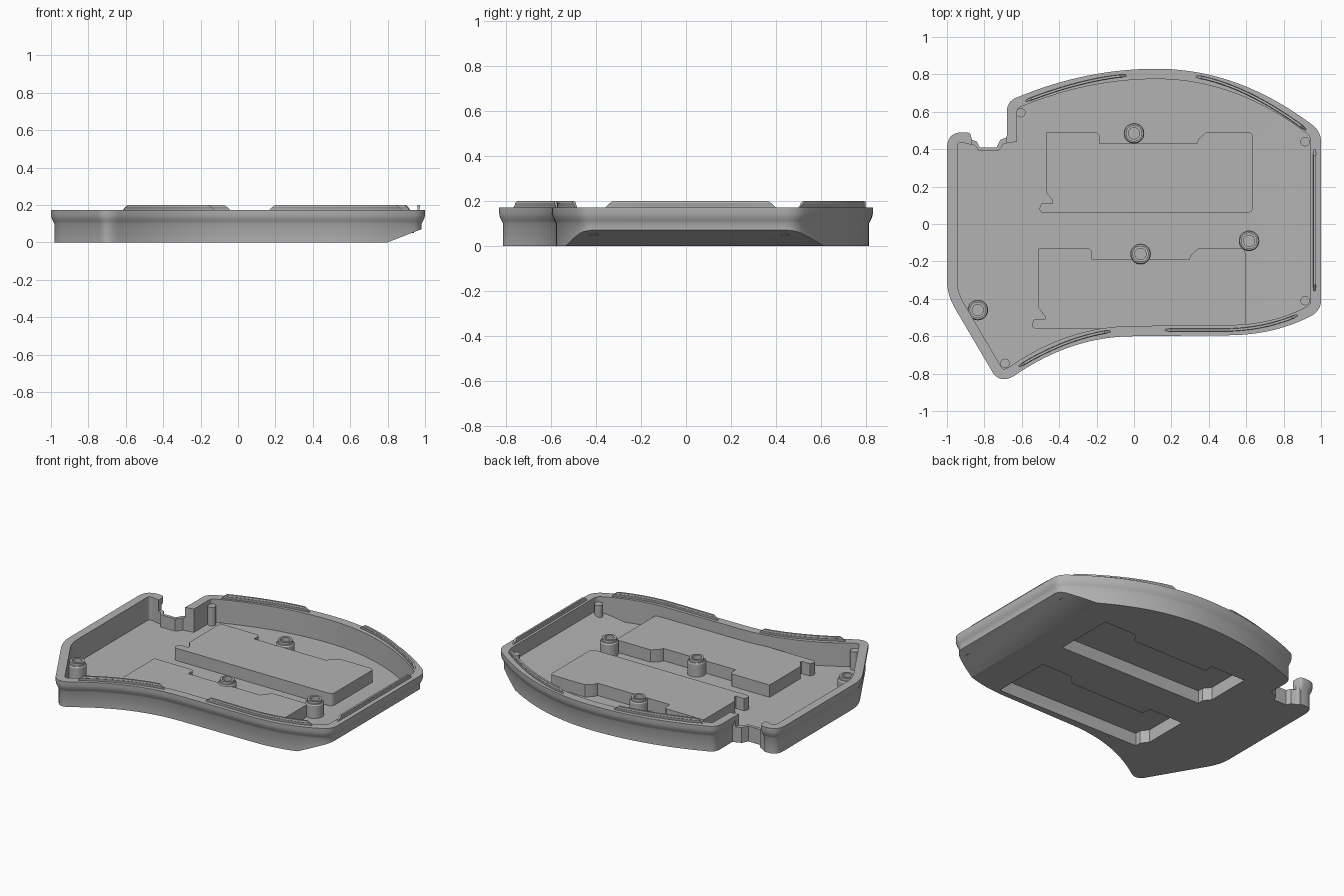
import bpy, bmesh, math
from mathutils import Vector

cube = bpy.data.objects.get("Cube")
if cube:
    bpy.data.objects.remove(cube, do_unlink=True)

grey = bpy.data.materials.new("plain grey")
grey.use_nodes = True
grey.diffuse_color = (0.45, 0.45, 0.45, 1)
grey.node_tree.nodes["Principled BSDF"].inputs["Base Color"].default_value = grey.diffuse_color


def make(name, bm):
    bmesh.ops.recalc_face_normals(bm, faces=bm.faces)
    mesh = bpy.data.meshes.new(name)
    bm.to_mesh(mesh)
    bm.free()
    mesh.materials.append(grey)
    obj = bpy.data.objects.new(name, mesh)
    bpy.context.collection.objects.link(obj)
    return obj


def activate(obj):
    bpy.ops.object.select_all(action='DESELECT')
    obj.select_set(True)
    bpy.context.view_layer.objects.active = obj


def smooth(obj):
    activate(obj)
    bpy.ops.object.shade_smooth_by_angle(angle=math.radians(30))


def curve(a, c, b, n=10):
    """Quadratic curve from a to b pulled towards c."""
    a, b, c = Vector(a), Vector(b), Vector(c)
    return [a * (1 - t) ** 2 + c * 2 * t * (1 - t) + b * t * t for t in (i / n for i in range(n + 1))]


def offset(pts, d, closed=False):
    """Shift a clockwise path inward by d."""
    out, n = [], len(pts)
    for i, p in enumerate(pts):
        prev = pts[i - 1] if i or closed else p
        nxt = pts[(i + 1) % n] if i < n - 1 or closed else p
        dirs = [v.normalized() for v in (p - prev, nxt - p) if v.length > 1e-6]
        norms = [Vector((v.y, -v.x)) for v in dirs]
        m = sum(norms, Vector((0, 0))).normalized()
        out.append(p + m * d / max(m.dot(norms[0]), 0.4))
    return out


def loft(bm, rings):
    """Skin closed rings given as (points, height)."""
    loops = [[bm.verts.new((p[0], p[1], z)) for p in pts] for pts, z in rings]
    n = len(loops[0])
    for lo, hi in zip(loops, loops[1:]):
        for i in range(n):
            bm.faces.new((lo[i], lo[(i + 1) % n], hi[(i + 1) % n], hi[i]))
    bm.faces.new(loops[0])
    bm.faces.new(loops[-1])


def slope_cut(bm, height):
    """Slice off the sloping underside at the +x end."""
    geom = bm.verts[:] + bm.edges[:] + bm.faces[:]
    cut = bmesh.ops.bisect_plane(bm, geom=geom, plane_co=(0.8, 0, height),
                                 plane_no=(0.07, 0, -0.18), clear_outer=True)
    edges = [e for e in cut['geom_cut'] if isinstance(e, bmesh.types.BMEdge)]
    bmesh.ops.holes_fill(bm, edges=edges)


def combine(obj, tool, operation):
    mod = obj.modifiers.new(operation, 'BOOLEAN')
    mod.operation, mod.object, mod.solver = operation, tool, 'EXACT'
    activate(obj)
    bpy.ops.object.modifier_apply(modifier=mod.name)
    bpy.data.objects.remove(tool, do_unlink=True)


def prism(name, pts, z0, z1):
    bm = bmesh.new()
    loft(bm, [(pts, z0), (pts, z1)])
    return make(name, bm)


# Outer outline, clockwise from the notch
main = [Vector((-0.68, 0.47))]
for a, c, b, n in [((-0.68, 0.6), (-0.68, 0.655), (-0.63, 0.675), 8),
                   ((-0.63, 0.675), (-0.26, 0.83), (0.12, 0.83), 16),
                   ((0.12, 0.83), (0.56, 0.83), (0.96, 0.525), 20),
                   ((0.96, 0.525), (1, 0.49), (1, 0.44), 8),
                   ((1, -0.41), (1, -0.46), (0.95, -0.49), 8),
                   ((0.95, -0.49), (0.75, -0.595), (0.5, -0.595), 12),
                   ((0, -0.6), (-0.33, -0.6), (-0.63, -0.805), 16),
                   ((-0.63, -0.805), (-0.71, -0.86), (-0.755, -0.795), 10),
                   ((-0.955, -0.455), (-1, -0.38), (-1, -0.3), 8),
                   ((-1, 0.4), (-1, 0.49), (-0.92, 0.49), 10),
                   ((-0.9, 0.49), (-0.87, 0.49), (-0.87, 0.465), 6)]:
    seg = curve(a, c, b, n)
    main += seg[1:] if (seg[0] - main[-1]).length < 1e-5 else seg
notch = [Vector(p) for p in [(-0.865, 0.45), (-0.84, 0.44), (-0.825, 0.41),
                             (-0.735, 0.41), (-0.715, 0.45)]]
inner_notch = [Vector(p) for p in [(-0.875, 0.425), (-0.85, 0.42), (-0.83, 0.39),
                                   (-0.725, 0.39), (-0.695, 0.43), (-0.625, 0.44)]]

# Tray shell with a flared rim
bm = bmesh.new()
loft(bm, [(offset(main, d) + notch, z) for d, z in
          [(0.018, 0), (0.018, 0.1), (0.012, 0.112), (0.004, 0.128), (0, 0.145), (0, 0.172)]])
slope_cut(bm, 0)
tray = make("tray", bm)

# Hollow interior with a matching sloped floor
WALL = 0.055
inside = [p for p in offset(main, WALL)
          if p.x > -0.9 or p.y < 0.44]
inside = [p for p in inside if min((p - q).length for q in main) > WALL * 0.95]
inside = [p for p in inside if not (p.x < -0.86 and p.y > 0.437)]
bm = bmesh.new()
loft(bm, [(inside + inner_notch, 0.02), (inside + inner_notch, 0.3)])
slope_cut(bm, 0.025)
combine(tray, make("cavity_cutter", bm), 'DIFFERENCE')

# Lowered wall at the cable notch
gap = [(-0.868, 0.37), (-0.682, 0.37), (-0.682, 0.6), (-0.868, 0.6)]
combine(tray, prism("notch_cutter", gap, 0.1, 0.3), 'DIFFERENCE')

# Two raised housings, hollow from below
shape = [Vector(p) for p in [(-0.47, 0.17), (-0.47, 0.49), (-0.2, 0.49), (-0.185, 0.475),
                             (-0.185, 0.43), (0.335, 0.43), (0.345, 0.455), (0.385, 0.49)]]
shape += curve((0.61, 0.49), (0.635, 0.49), (0.635, 0.465), 5)
shape += curve((0.635, 0.09), (0.635, 0.06), (0.605, 0.06), 5)
shape += curve((-0.48, 0.06), (-0.505, 0.06), (-0.505, 0.085), 5)
shape += [Vector(p) for p in [(-0.495, 0.11), (-0.435, 0.11), (-0.435, 0.125)]]
for shift in (Vector((0, 0)), Vector((-0.04, -0.62))):
    pts = [p + shift for p in shape]
    pocket = [p for p in offset(pts, 0.018, True) if p.x > -0.46 + shift.x]
    combine(tray, prism("housing", pts, 0.01, 0.1), 'UNION')
    combine(tray, prism("pocket_cutter", pocket, -0.05, 0.083), 'DIFFERENCE')
smooth(tray)


def lathe(name, x, y, profile, sides=28):
    bm = bmesh.new()
    rings = [([(x + r * math.cos(math.tau * i / sides), y + r * math.sin(math.tau * i / sides))
               for i in range(sides)], z) for r, z in profile]
    loft(bm, rings)
    smooth(make(name, bm))


# Screw posts with a raised collar and a hole
for x, y in [(0.0, 0.485), (0.035, -0.16), (0.615, -0.09), (-0.835, -0.46)]:
    lathe("screw_post", x, y, [(0.055, 0.015), (0.055, 0.1), (0.05, 0.108), (0.044, 0.108),
                               (0.044, 0.125), (0.03, 0.125), (0.03, 0.06)])

# Slim corner pins
for x, y in [(-0.605, 0.595), (0.915, 0.44), (0.915, -0.41), (-0.69, -0.745)]:
    lathe("corner_pin", x, y, [(0.025, 0.05 if x > 0.9 else 0.015), (0.025, 0.14)], 20)


# Snap ridges along the rim: thin stem, wider bead, sloped ends
def ridge(name, pts):
    total = sum((b - a).length for a, b in zip(pts, pts[1:]))
    rows, run = [], 0
    bm = bmesh.new()
    for i, p in enumerate(pts):
        run += (p - pts[i - 1]).length if i else 0
        t = (pts[min(i + 1, len(pts) - 1)] - pts[max(i - 1, 0)]).normalized()
        side = Vector((t.y, -t.x))
        row = []
        for w, z in [(-5, 0.165), (-5, 0.184), (-8, 0.19), (-6, 0.2),
                     (6, 0.2), (8, 0.19), (5, 0.184), (5, 0.165)]:
            lean = max(0, z - 0.17) * 1.3 * (1 - 2 * run / total)
            q = p + side * w * 0.001 + t * lean
            row.append(bm.verts.new((q.x, q.y, z)))
        rows.append(row)
    for a, b in zip(rows, rows[1:]):
        for k in range(8):
            bm.faces.new((a[k], a[(k + 1) % 8], b[(k + 1) % 8], b[k]))
    bm.faces.new(rows[0])
    bm.faces.new(rows[-1])
    smooth(make(name, bm))


ridge("back_ridge_a", curve((-0.585, 0.655), (-0.28, 0.775), (-0.035, 0.795), 20))
ridge("back_ridge_b", curve((0.325, 0.79), (0.604, 0.743), (0.925, 0.5), 20))
ridge("side_ridge", curve((0.966, 0.405), (0.966, 0), (0.966, -0.365), 4))
ridge("front_ridge_a", curve((-0.62, -0.765), (-0.36, -0.605), (-0.12, -0.573), 20))
ridge("front_ridge_b", [Vector((0.16, -0.567))] + curve((0.48, -0.567), (0.7, -0.565), (0.88, -0.485), 16))
